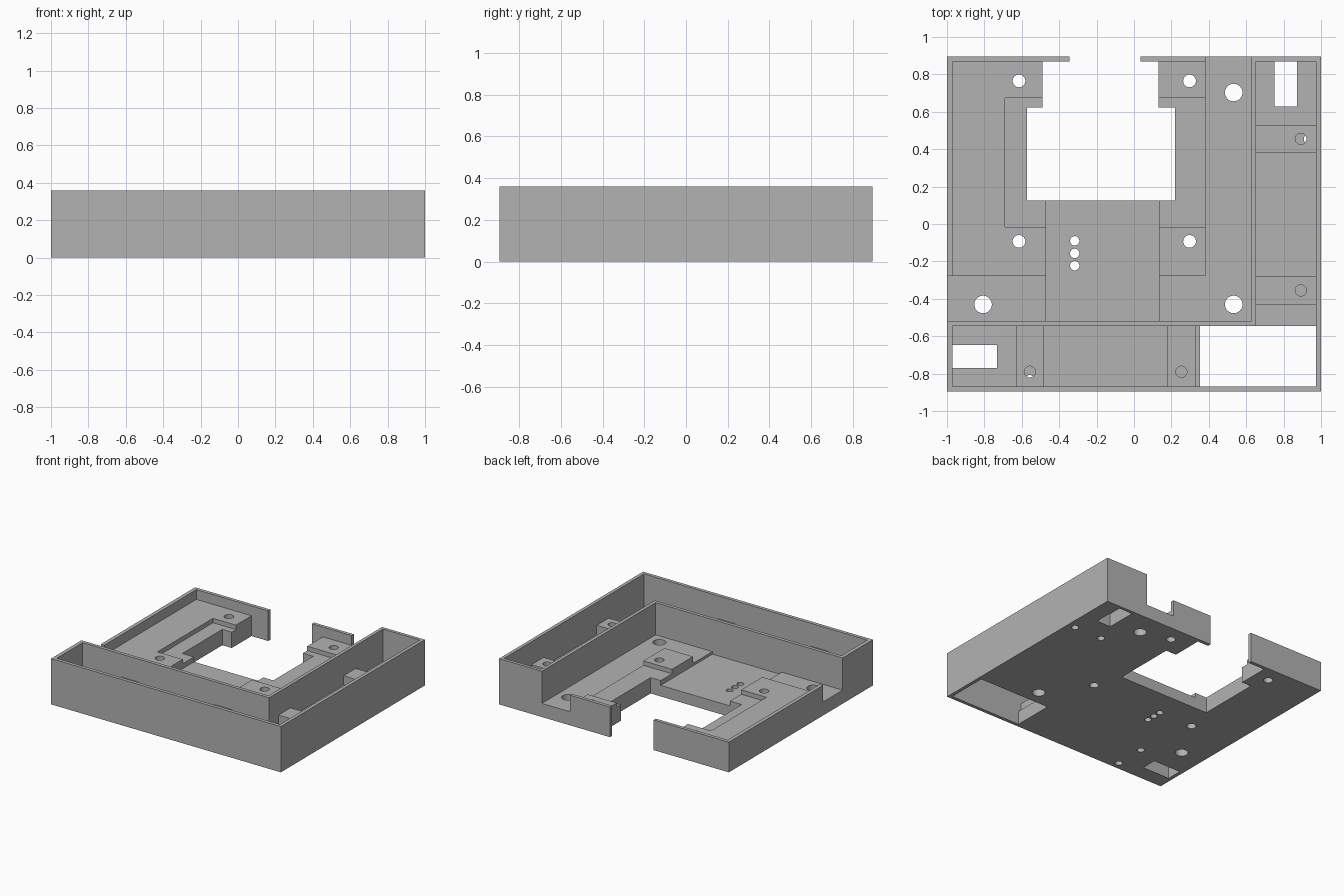
import bpy
import bmesh
from mathutils import Matrix, Vector

if "Cube" in bpy.data.objects:
    bpy.data.objects.remove(bpy.data.objects["Cube"], do_unlink=True)

grey = bpy.data.materials.new("plain grey")
grey.use_nodes = True
COLOUR = (0.45, 0.45, 0.45, 1)
grey.diffuse_color = COLOUR
grey.node_tree.nodes["Principled BSDF"].inputs["Base Color"].default_value = COLOUR

W, D, H = 1.0, 0.895, 0.36     # half width, half depth, height
FLOOR, CENTRE, LEDGE, PAD, LOW_WALL, BOSS = 0.107, 0.087, 0.125, 0.16, 0.237, 0.18
THROUGH, OUT = -0.1, 1.2


def finish(name, bm):
    mesh = bpy.data.meshes.new(name)
    bm.to_mesh(mesh)
    bm.free()
    mesh.materials.append(grey)
    obj = bpy.data.objects.new(name, mesh)
    bpy.context.scene.collection.objects.link(obj)
    return obj


def box(name, x0, x1, y0, y1, z0, z1):
    bm = bmesh.new()
    size = Vector((x1 - x0, y1 - y0, z1 - z0))
    mid = Vector((x0 + x1, y0 + y1, z0 + z1)) / 2
    bmesh.ops.create_cube(bm, size=1, matrix=Matrix.Translation(mid) @ Matrix.Diagonal(size.to_4d()))
    return finish(name, bm)


def cylinder(name, x, y, r, z0, z1):
    bm = bmesh.new()
    bmesh.ops.create_cone(bm, cap_ends=True, segments=32, radius1=r, radius2=r, depth=z1 - z0,
                          matrix=Matrix.Translation((x, y, (z0 + z1) / 2)))
    return finish(name, bm)


tray = box("tray", -W, W, -D, D, 0, H)
bpy.context.view_layer.objects.active = tray
tray.select_set(True)


def cut(cutter):
    cutter.hide_render = True
    mod = tray.modifiers.new("cut", 'BOOLEAN')
    mod.operation = 'DIFFERENCE'
    mod.solver = 'EXACT'
    mod.object = cutter
    bpy.ops.object.modifier_apply(modifier=mod.name)
    bpy.data.objects.remove(cutter, do_unlink=True)


def carve(name, x0, x1, y0, y1, z0):
    cut(box(name, x0, x1, y0, y1, z0, H + 0.1))


def drill(x, y, r, z0=THROUGH, z1=H + 0.1):
    cut(cylinder("hole", x, y, r, z0, z1))


# Main compartment, from the low outer walls down to the floor levels
FRONT = -0.518
carve("low_walls", -OUT, 0.627, FRONT, OUT, LOW_WALL)
carve("pads", -0.97, 0.5, FRONT, 0.868, PAD)
carve("ledges", -0.69, 0.4, -0.015, 0.675, LEDGE)
carve("side_floor", 0.382, 0.627, FRONT, OUT, FLOOR)
carve("left_corner_floor", -OUT, -0.47, FRONT, -0.277, FLOOR)
carve("right_corner_floor", 0.0, 0.5, FRONT, -0.277, FLOOR)
carve("centre_floor", -0.47, 0.133, FRONT, 0.3, CENTRE)

# Large stepped opening at the back
carve("wide_opening", -0.572, 0.22, 0.125, 0.622, THROUGH)
carve("narrow_opening", -0.49, 0.13, 0.5, 0.868, THROUGH)
carve("back_gap", -0.345, 0.035, 0.8, OUT, THROUGH)

# L-shaped channel with raised bosses
carve("front_channel", -0.97, 0.973, -0.868, -0.545, BOSS)
carve("side_channel", 0.653, 0.973, -0.7, 0.87, BOSS)
for x0, x1 in ((-0.97, -0.63), (-0.48, 0.178), (0.328, 0.973)):
    carve("front_channel_floor", x0, x1, -0.868, -0.545, FLOOR)
for y0, y1 in ((-0.7, -0.43), (-0.28, 0.38), (0.53, 0.87)):
    carve("side_channel_floor", 0.653, 0.973, y0, y1, FLOOR)

# Floor openings in the channel
carve("corner_opening", 0.354, 0.973, -0.868, -0.545, THROUGH)
carve("front_slot", -0.97, -0.733, -0.77, -0.647, THROUGH)
carve("side_slot", 0.75, 0.872, 0.628, 0.87, THROUGH)

# Screw holes
for x in (-0.615, 0.297):
    for y in (-0.093, 0.765):
        drill(x, y, 0.034)
for x, y in ((-0.807, -0.43), (0.533, -0.43), (0.533, 0.703)):
    drill(x, y, 0.047)
for y in (-0.09, -0.157, -0.223):
    drill(-0.317, y, 0.025)

# Blind holes in the bosses, and the offset pairs underneath
for x, y in ((-0.557, -0.79), (0.253, -0.79), (0.892, 0.455), (0.892, -0.355)):
    drill(x, y, 0.03, 0.05)
for x, y in ((-0.557, -0.835), (-0.557, -0.59), (0.935, 0.455), (0.692, 0.455)):
    drill(x, y, 0.027, THROUGH, 0.08)

bpy.ops.object.shade_smooth_by_angle()
